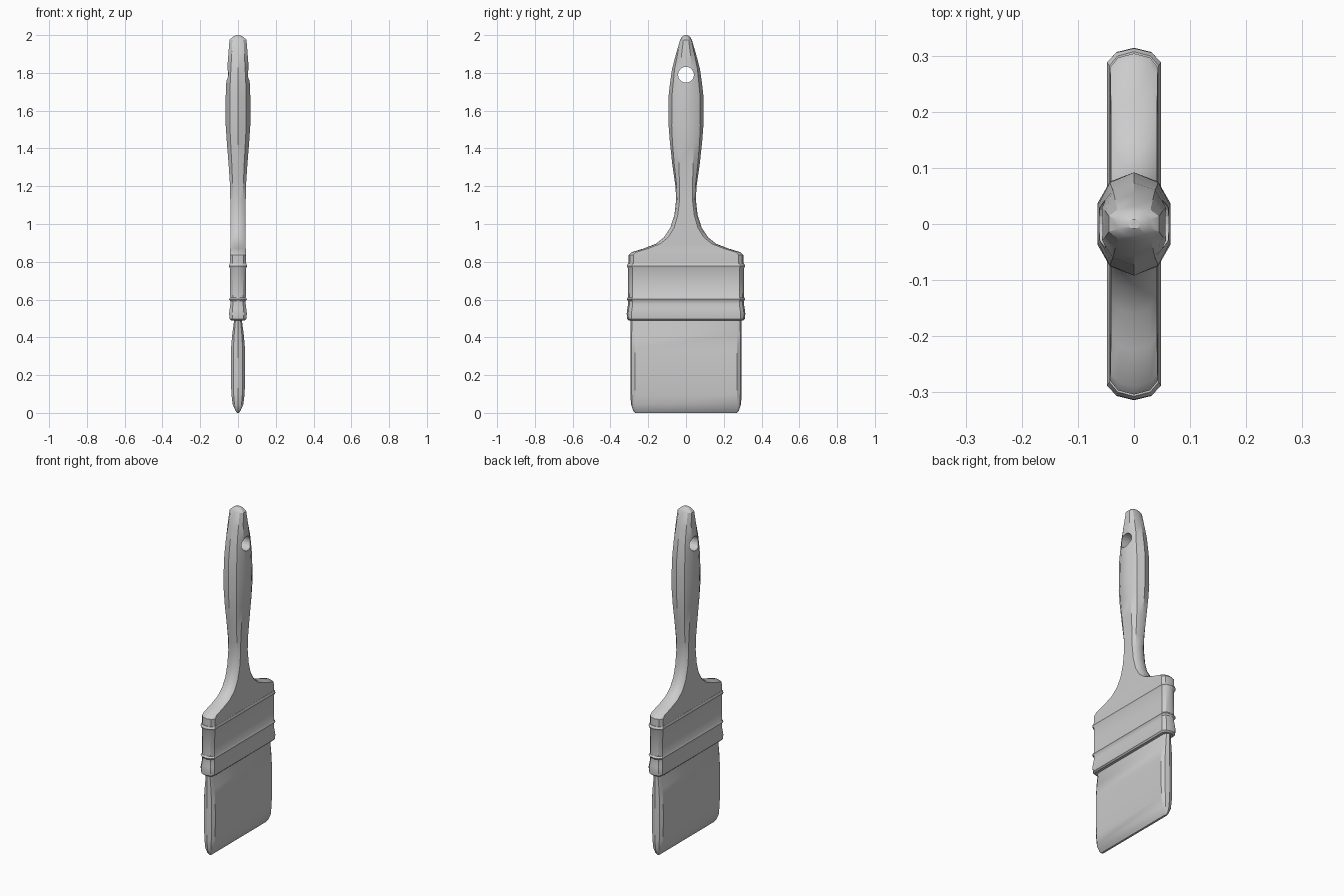
import bpy
import bmesh
from math import radians

if "Cube" in bpy.data.objects:
    bpy.data.objects.remove(bpy.data.objects["Cube"])

grey = bpy.data.materials.new("plain grey")
grey.use_nodes = True
COLOUR = (0.6, 0.6, 0.6, 1)
grey.diffuse_color = COLOUR
grey.node_tree.nodes["Principled BSDF"].inputs["Base Color"].default_value = COLOUR


def ring(z, w, t, bevel):
    """Ten-sided flattened outline: w is half width (y), t half thickness (x)."""
    q = [(t, w - bevel), (t * 0.66, w - bevel * 0.3), (0, w),
         (-t * 0.66, w - bevel * 0.3), (-t, w - bevel)]
    return [(x, y, z) for x, y in q] + [(-x, -y, z) for x, y in q]


def loft(name, rows):
    """Skin a closed solid through rows of (z, half width, half thickness, bevel)."""
    bm = bmesh.new()
    rings = [[bm.verts.new(p) for p in ring(*r)] for r in rows]
    for lo, hi in zip(rings, rings[1:]):
        n = len(lo)
        for i in range(n):
            j = (i + 1) % n
            bm.faces.new((lo[i], lo[j], hi[j], hi[i]))
    bm.faces.new(rings[0])
    bm.faces.new(rings[-1])
    bmesh.ops.recalc_face_normals(bm, faces=bm.faces)
    mesh = bpy.data.meshes.new(name)
    bm.to_mesh(mesh)
    bm.free()
    ob = bpy.data.objects.new(name, mesh)
    bpy.context.collection.objects.link(ob)
    mesh.materials.append(grey)
    return ob


def smooth(ob):
    bpy.ops.object.select_all(action="DESELECT")
    ob.select_set(True)
    bpy.context.view_layer.objects.active = ob
    bpy.ops.object.shade_smooth_by_angle(angle=radians(32))


# Wooden handle, from the shoulders to the tip
handle = loft("handle", [
    (0.77, 0.304, 0.043, 0.025), (0.835, 0.304, 0.043, 0.025),
    (0.85, 0.29, 0.042, 0.025), (0.87, 0.225, 0.041, 0.024),
    (0.895, 0.16, 0.041, 0.023), (0.93, 0.116, 0.041, 0.022),
    (0.98, 0.083, 0.041, 0.02), (1.05, 0.061, 0.041, 0.018),
    (1.13, 0.052, 0.041, 0.018), (1.2, 0.056, 0.042, 0.022),
    (1.32, 0.073, 0.05, 0.035), (1.43, 0.085, 0.059, 0.045),
    (1.52, 0.092, 0.065, 0.055), (1.68, 0.092, 0.065, 0.06),
    (1.75, 0.084, 0.062, 0.055), (1.82, 0.074, 0.057, 0.045),
    (1.9, 0.053, 0.051, 0.03), (1.975, 0.031, 0.045, 0.017),
    (1.99, 0.022, 0.028, 0.014), (2.0, 0.008, 0.01, 0.004)])

# Hanging hole
bpy.ops.mesh.primitive_cylinder_add(vertices=20, radius=0.042, depth=0.4,
                                    location=(0, 0, 1.79), rotation=(0, radians(90), 0))
cutter = bpy.context.object
cutter.name = "hole_cutter"
cutter.data.materials.append(grey)
smooth(handle)
hole = handle.modifiers.new("hanging hole", "BOOLEAN")
hole.operation = "DIFFERENCE"
hole.solver = "EXACT"
hole.object = cutter
bpy.context.view_layer.objects.active = handle
bpy.ops.object.modifier_apply(modifier=hole.name)
bpy.data.objects.remove(cutter)

# Metal band with its raised ridges
smooth(loft("ferrule", [
    (0.49, 0.304, 0.037, 0.025), (0.498, 0.312, 0.044, 0.025),
    (0.525, 0.314, 0.047, 0.025), (0.55, 0.311, 0.044, 0.025),
    (0.575, 0.307, 0.041, 0.025), (0.592, 0.307, 0.041, 0.025),
    (0.602, 0.313, 0.047, 0.025), (0.612, 0.307, 0.041, 0.025),
    (0.765, 0.307, 0.043, 0.025), (0.778, 0.313, 0.048, 0.025),
    (0.791, 0.307, 0.044, 0.025)]))

# Bristles, swelling below the band and tapering to a thin edge
smooth(loft("bristles", [
    (0.0, 0.268, 0.006, 0.008), (0.012, 0.28, 0.014, 0.012),
    (0.045, 0.291, 0.028, 0.02), (0.1, 0.295, 0.035, 0.025),
    (0.2, 0.295, 0.038, 0.025), (0.34, 0.295, 0.037, 0.025),
    (0.41, 0.295, 0.031, 0.025), (0.48, 0.294, 0.022, 0.025),
    (0.51, 0.294, 0.02, 0.025)]))
